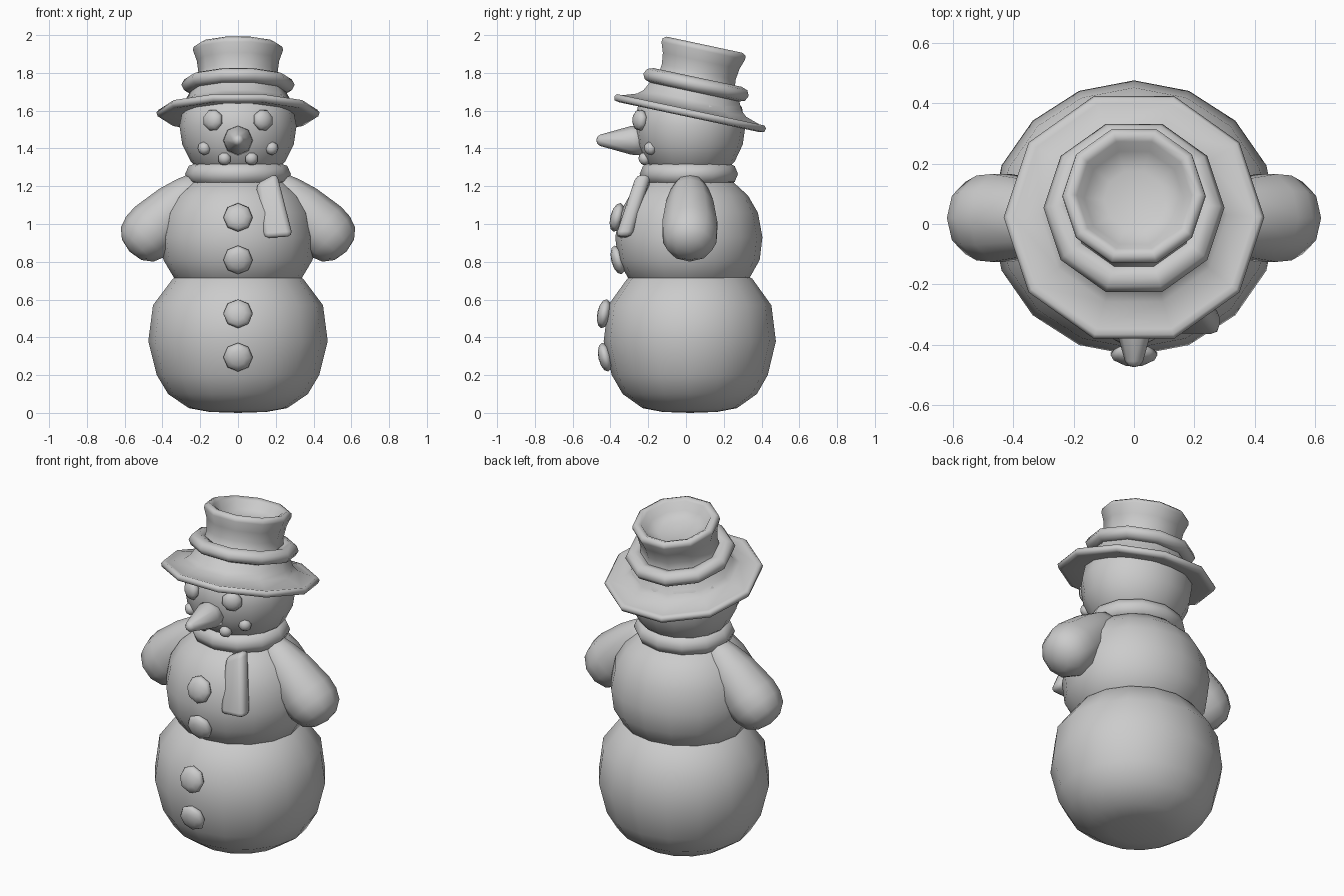
import bpy, bmesh, math
from mathutils import Vector, Matrix

cube = bpy.data.objects.get("Cube")
if cube:
    bpy.data.objects.remove(cube, do_unlink=True)

grey = bpy.data.materials.new("plain_grey")
grey.use_nodes = True
colour = (0.6, 0.6, 0.6, 1)
grey.diffuse_color = colour
grey.node_tree.nodes["Principled BSDF"].inputs["Base Color"].default_value = colour


def finish(name, bm, matrix):
    """Turn a bmesh into a smooth object with the shared material."""
    bmesh.ops.recalc_face_normals(bm, faces=bm.faces)
    mesh = bpy.data.meshes.new(name)
    bm.to_mesh(mesh)
    bm.free()
    mesh.transform(matrix)
    mesh.materials.append(grey)
    obj = bpy.data.objects.new(name, mesh)
    bpy.context.collection.objects.link(obj)
    for p in mesh.polygons:
        p.use_smooth = True
    return obj


def lathe(name, profile, sides, origin, axis=(0, 0, 1), scale=(1, 1, 1), turn=0.0, closed=False):
    """Revolve (radius, height) pairs round an axis through origin."""
    bm = bmesh.new()
    rings = []
    for r, h in profile:
        if r == 0:
            rings.append([bm.verts.new((0, 0, h))] * sides)
        else:
            angles = [turn + math.tau * i / sides for i in range(sides)]
            rings.append([bm.verts.new((r * math.cos(a), r * math.sin(a), h)) for a in angles])
    pairs = list(zip(rings, rings[1:]))
    if closed:
        pairs.append((rings[-1], rings[0]))
    for low, high in pairs:
        for i in range(sides):
            j = (i + 1) % sides
            quad = list(dict.fromkeys((low[i], low[j], high[j], high[i])))
            if len(quad) > 2:
                bm.faces.new(quad)
    rot = Vector((0, 0, 1)).rotation_difference(Vector(axis)).to_matrix().to_4x4()
    return finish(name, bm, Matrix.Translation(origin) @ rot @ Matrix.Diagonal((*scale, 1)))


def pebble(name, origin, radius, depth, axis):
    """Low-poly flattened ball facing along axis."""
    prof = [(radius * math.sin(t), -depth * math.cos(t))
            for t in (math.pi * k / 6 for k in range(1, 6))]
    lathe(name, [(0, -depth)] + prof + [(0, depth)], 8, origin, axis)


def ring_profile(radius, half_width, half_height, steps=8):
    return [(radius + half_width * math.cos(math.tau * k / steps),
             half_height * math.sin(math.tau * k / steps)) for k in range(steps)]


# Snow balls
lathe("lower_body", [(0, 0), (0.15, 0.005), (0.26, 0.025), (0.37, 0.1), (0.43, 0.2), (0.475, 0.38),
                     (0.45, 0.57), (0.345, 0.71), (0.18, 0.8), (0, 0.83)],
      16, (0, 0.02, 0), scale=(1, 0.96, 1))
lathe("upper_body", [(0, 0.6), (0.2, 0.62), (0.33, 0.7), (0.395, 0.81), (0.41, 0.93), (0.385, 1.06),
                     (0.33, 1.15), (0.25, 1.22), (0, 1.28)],
      16, (0, 0.015, 0), scale=(1, 0.95, 1))
lathe("head", [(0, 1.22), (0.16, 1.25), (0.25, 1.33), (0.295, 1.42), (0.31, 1.52), (0.29, 1.62),
               (0.2, 1.7), (0, 1.74)], 16, (0, 0.02, 0), scale=(1, 0.95, 1))

# Scarf: collar ring and hanging tail
lathe("scarf_collar", ring_profile(0.215, 0.065, 0.06), 12, (0, 0.015, 1.265),
      scale=(1, 0.93, 1), closed=True)
bm = bmesh.new()
bmesh.ops.create_cube(bm, size=1)
for v in bm.verts:
    top = v.co.z > 0
    width, thick = (0.11, 0.08) if top else (0.155, 0.085)
    centre = Vector((0.15, -0.225, 1.24)) if top else Vector((0.213, -0.33, 0.93))
    v.co = centre + Vector((v.co.x * width, v.co.y * thick, v.co.x * (0.06 if top else 0.01)))
bmesh.ops.bevel(bm, geom=list(bm.edges), offset=0.028, segments=2, profile=0.5, affect='EDGES')
finish("scarf_tail", bm, Matrix())

# Arms
for side, sx in (("left", 1), ("right", -1)):
    lathe(side + "_arm", [(0, 0), (0.07, 0.01), (0.105, 0.1), (0.132, 0.2), (0.153, 0.36), (0.148, 0.43),
                          (0.125, 0.49), (0.075, 0.53), (0, 0.545)],
          10, (sx * 0.18, 0.02, 1.23), (sx * 0.72, 0, -0.69))

# Face
for side, sx in (("left", 1), ("right", -1)):
    pebble(side + "_eye", (sx * 0.133, -0.245, 1.55), 0.058, 0.035, (sx * 0.45, -0.9, 0.05))
    pebble(side + "_mouth_outer", (sx * 0.18, -0.19, 1.4), 0.036, 0.03, (sx * 0.6, -0.75, -0.25))
    pebble(side + "_mouth_inner", (sx * 0.072, -0.22, 1.345), 0.036, 0.03, (sx * 0.25, -0.85, -0.45))
lathe("nose", [(0, -0.06), (0.08, -0.04), (0.076, 0.02), (0.03, 0.185), (0.018, 0.2), (0, 0.205)],
      8, (0, -0.27, 1.443), (0, -1, 0))

# Buttons
for i, (y, z, tilt) in enumerate(((-0.365, 1.035, 0.25), (-0.36, 0.81, -0.25),
                                  (-0.434, 0.525, 0.2), (-0.428, 0.295, -0.22))):
    pebble("button_%d" % (i + 1), (0, y, z), 0.078, 0.036, (0, -1, tilt))

# Hat, leaning back
lean = (0, math.sin(math.radians(12)), math.cos(math.radians(12)))


def along_hat(h):
    return Vector((0, 0.022, 1.59)) + Vector(lean) * h


lathe("hat", [(0, -0.005), (0.26, -0.005), (0.40, -0.025), (0.425, -0.02), (0.432, 0.0), (0.42, 0.015),
              (0.40, 0.012), (0.31, 0.04), (0.28, 0.065), (0.25, 0.12), (0.215, 0.17), (0.21, 0.22),
              (0.218, 0.28), (0.238, 0.335), (0.236, 0.355), (0.215, 0.367), (0.19, 0.355),
              (0.165, 0.31), (0.1, 0.285), (0, 0.28)], 10, along_hat(0), lean)
lathe("hat_band", ring_profile(0.25, 0.05, 0.04), 10, along_hat(0.15), lean, closed=True)
